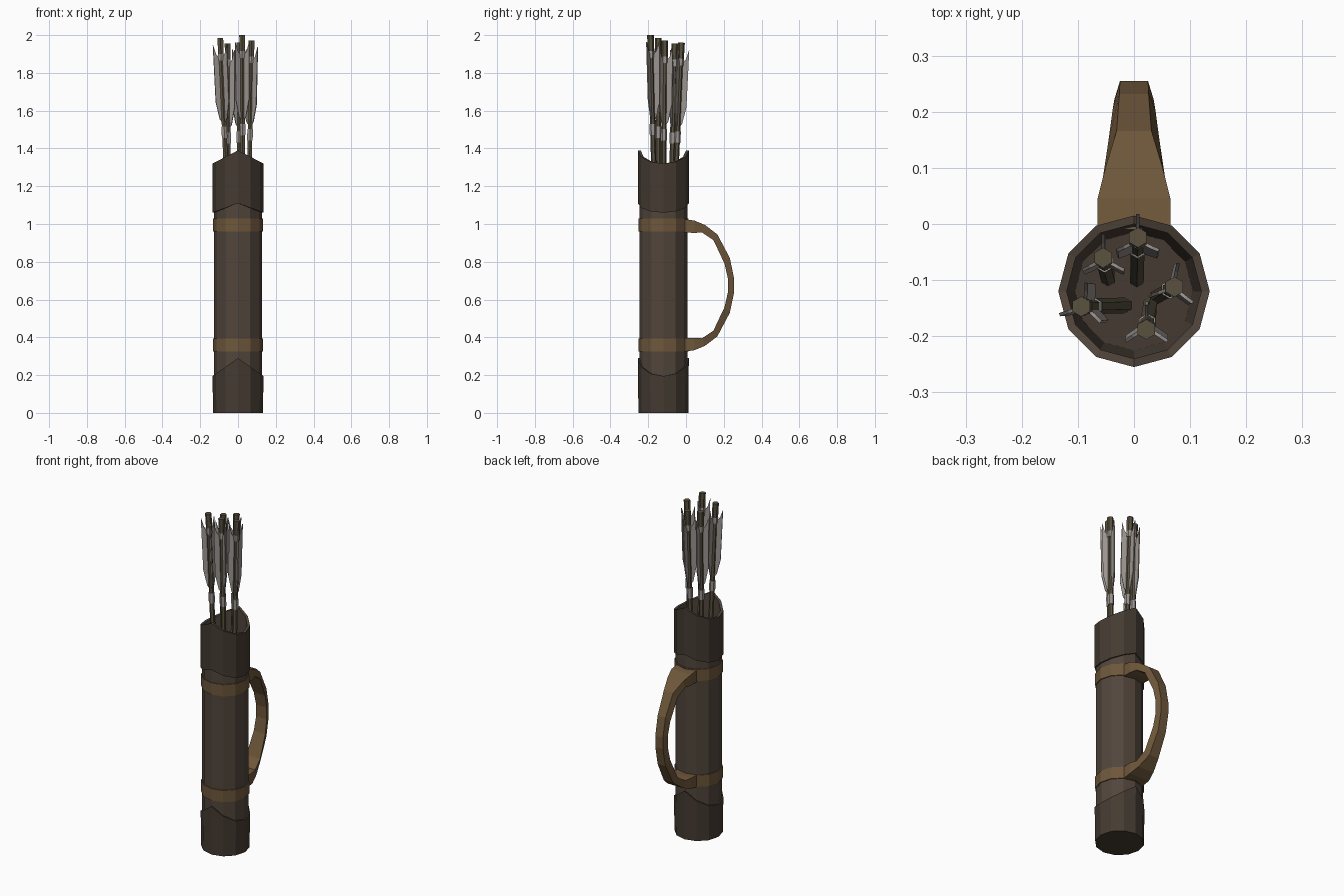
import bpy, bmesh
from math import sin, cos, radians, tau
from mathutils import Vector, Matrix

if "Cube" in bpy.data.objects:
    bpy.data.objects.remove(bpy.data.objects["Cube"])

CY = -0.12  # quiver axis in y


def material(name, rgb):
    m = bpy.data.materials.new(name)
    m.diffuse_color = (*rgb, 1)
    m.use_nodes = True
    m.node_tree.nodes["Principled BSDF"].inputs["Base Color"].default_value = m.diffuse_color
    return m


DARK = material("dark_leather", (0.058, 0.043, 0.031))
BROWN = material("brown_leather", (0.082, 0.060, 0.044))
TAN = material("tan_leather", (0.155, 0.095, 0.043))
WOOD = material("wood", (0.10, 0.083, 0.05))
GREY = material("feather", (0.33, 0.30, 0.28))


def make(name, verts, faces, mats, indices=None, matrix=None):
    me = bpy.data.meshes.new(name)
    me.from_pydata(verts, [], faces)
    for m in mats:
        me.materials.append(m)
    for p, i in zip(me.polygons, indices or []):
        p.material_index = i
    bm = bmesh.new()
    bm.from_mesh(me)
    bmesh.ops.recalc_face_normals(bm, faces=bm.faces)
    bm.to_mesh(me)
    bm.free()
    ob = bpy.data.objects.new(name, me)
    bpy.context.collection.objects.link(ob)
    if matrix:
        ob.matrix_world = matrix
    return ob


def lathe(name, profile, mats, n=12, center=(0, CY), segs=None, matrix=None, closed=False):
    """Rings of (radius, z, rise); rise lifts the ring at its front and back."""
    verts, faces, idx = [], [], []
    for r, z, rise in profile:
        for k in range(n):
            a = tau * k / n
            verts.append((center[0] + r * sin(a), center[1] + r * cos(a),
                          z + rise * (1 - abs(sin(a)))))
    count = len(profile)
    for i in range(count if closed else count - 1):
        j = (i + 1) % count
        for k in range(n):
            l = (k + 1) % n
            faces.append((i * n + k, i * n + l, j * n + l, j * n + k))
            idx.append(segs[i] if segs else 0)
    if not closed:
        faces += [tuple(range(n)), tuple(range((count - 1) * n, count * n))]
        idx += [0, 0]
    return make(name, verts, faces, mats, idx, matrix)


# Quiver: base cup, tube, and open top collar lined down to the floor
lathe("base_cap", [(.132, 0, 0), (.135, .195, .095), (.124, .195, .095)], [DARK])
lathe("quiver_tube", [(.127, .1, 0), (.127, 1.15, 0)], [BROWN]).data.polygons[-1].material_index = 0
tube = bpy.data.objects["quiver_tube"].data
bm = bmesh.new()
bm.from_mesh(tube)
bmesh.ops.delete(bm, geom=[f for f in bm.faces if len(f.verts) > 4], context='FACES')
bm.to_mesh(tube)
bm.free()
collar = lathe("top_collar", [(.124, 1.06, .05), (.135, 1.06, .05), (.135, 1.32, .07),
                              (.120, 1.32, .07), (.103, .05, 0)],
               [DARK, BROWN], segs=[0, 0, 1, 1])
bm = bmesh.new()
bm.from_mesh(collar.data)
bm.faces.ensure_lookup_table()
bmesh.ops.delete(bm, geom=[bm.faces[-2]], context='FACES_ONLY')  # open lower edge
bm.to_mesh(collar.data)
bm.free()

# Two strap bands around the tube
for name, z in (("upper_band", .96), ("lower_band", .325)):
    lathe(name, [(.124, z, 0), (.132, z, 0), (.132, z + .07, 0), (.124, z + .07, 0)],
          [TAN], closed=True)

# Carrying strap: outer and inner path (y, z, half width), mirrored about mid height
MID = .675
outer = [(-.01, 1.026, .065), (.045, 1.018, .065), (.10, .995, .051), (.166, .945, .031),
         (.232, .82, .026), (.255, .71, .025)]
inner = [(-.01, .955, .065), (.045, .953, .065), (.085, .955, .055), (.145, .915, .046),
         (.204, .79, .038), (.222, .71, .035)]
outer += [(y, 2 * MID - z, w) for y, z, w in reversed(outer)]
inner += [(y, 2 * MID - z, w) for y, z, w in reversed(inner)]
verts, faces = [], []
for (y, z, w), (v, u, t) in zip(outer, inner):
    verts += [(-w, y, z), (w, y, z), (t, v, u), (-t, v, u)]
for i in range(len(outer) - 1):
    for k in range(4):
        l = (k + 1) % 4
        faces.append((4 * i + k, 4 * i + l, 4 * i + 4 + l, 4 * i + 4 + k))
e = len(verts) - 4
faces += [(0, 1, 2, 3), (e, e + 1, e + 2, e + 3)]
make("carrying_strap", verts, faces, [TAN])

# Arrows: nock tip, foot point, turn of the feathers
arrows = [((-.055, -.060, 1.955), (-.045, -.10), 90),
          ((.007, -.024, 1.960), (.005, -.105), 90),
          ((.072, -.112, 1.972), (.04, -.13), 80),
          ((.022, -.188, 2.000), (.03, -.14), 90),
          ((-.094, -.147, 1.985), (-.01, -.145), 80)]
for n, (tip, foot, turn) in enumerate(arrows, 1):
    tip, foot = Vector(tip), Vector((*foot, .07))
    axis = (tip - foot).normalized()
    length = (tip - foot).length
    M = Matrix.Translation(tip) @ Vector((0, 0, 1)).rotation_difference(axis).to_matrix().to_4x4()
    # Shaft with two grey bindings and a thicker nock
    lathe(f"arrow_shaft_{n}",
          [(.014, -length, 0), (.014, -.53, 0), (.017, -.53, 0), (.017, -.47, 0), (.014, -.47, 0),
           (.014, -.12, 0), (.0175, -.12, 0), (.0175, -.085, 0), (.0165, -.085, 0), (.018, 0, 0)],
          [WOOD, GREY], n=6, center=(0, 0), segs=[0, 1, 1, 1, 0, 1, 1, 1, 0], matrix=M)
    # Three feathers per arrow
    shape = [(.008, -.45), (.022, -.43), (.041, -.34), (.043, -.035), (.028, -.085), (.008, -.11)]
    m = len(shape)
    verts, faces = [], []
    for k in range(3):
        a = radians(turn + 120 * k)
        b = len(verts)
        for s in (-.003, .003):
            verts += [(r * cos(a) - s * sin(a), r * sin(a) + s * cos(a), z) for r, z in shape]
        faces += [tuple(range(b, b + m)), tuple(range(b + m, b + 2 * m))]
        faces += [(b + i, b + (i + 1) % m, b + m + (i + 1) % m, b + m + i) for i in range(m)]
    make(f"feathers_{n}", verts, faces, [GREY], matrix=M)
